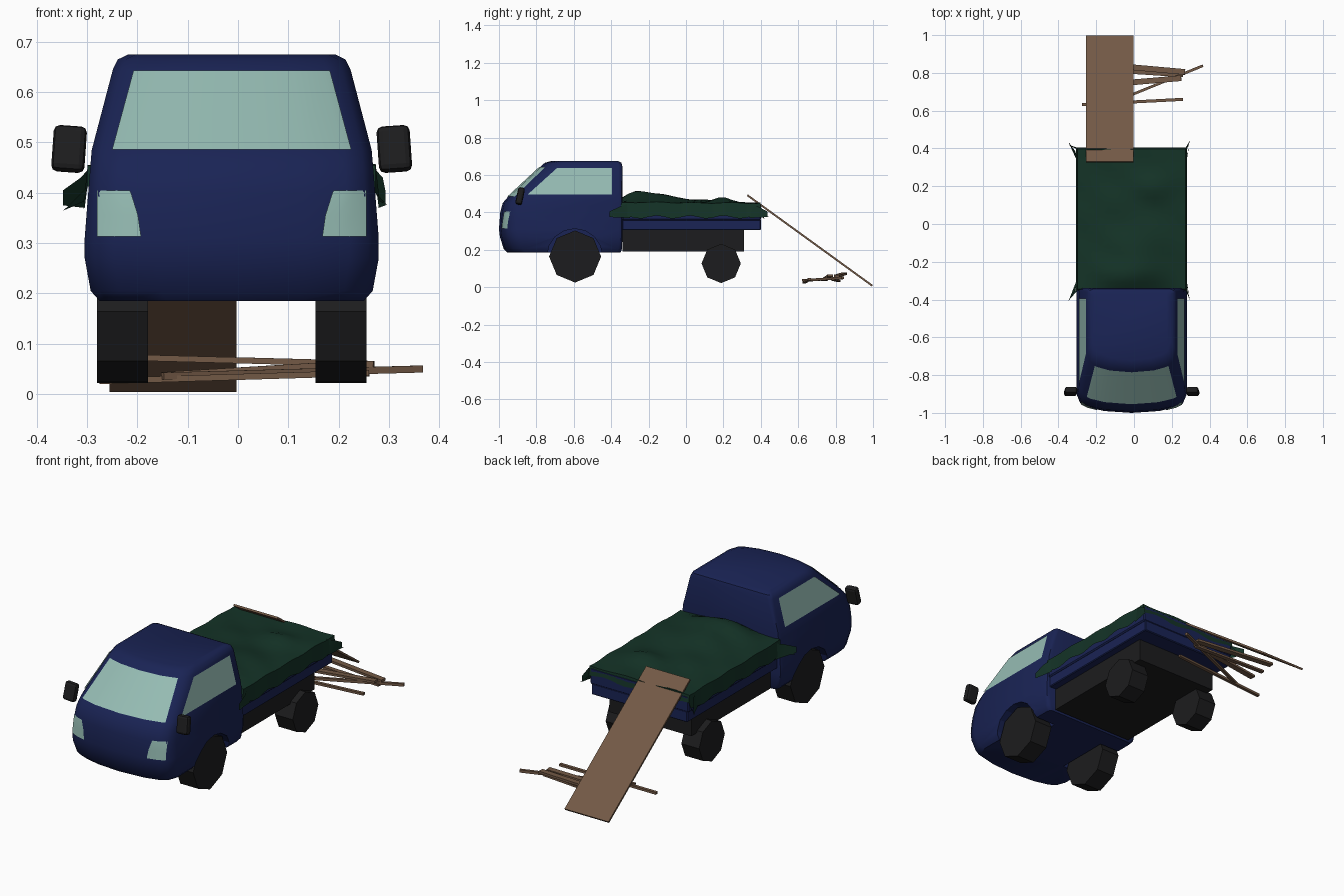
import bpy, bmesh, math
from mathutils import Vector

if "Cube" in bpy.data.objects:
    bpy.data.objects.remove(bpy.data.objects["Cube"])

CX = -0.0125  # truck centre line


def material(name, r, g, b):
    m = bpy.data.materials.new(name)
    m.diffuse_color = (r, g, b, 1)
    m.use_nodes = True
    m.node_tree.nodes["Principled BSDF"].inputs["Base Color"].default_value = m.diffuse_color
    return m


BLUE = material("blue_paint", 0.01, 0.017, 0.09)
GREEN = material("green_cloth", 0.007, 0.033, 0.02)
GLASS = material("pale_glass", 0.30, 0.50, 0.45)
WOOD = material("wood", 0.17, 0.10, 0.06)
BLACK = material("black", 0.012, 0.012, 0.013)


def mesh_object(name, verts, faces, mat, smooth=None):
    me = bpy.data.meshes.new(name)
    me.from_pydata([tuple(v) for v in verts], [], faces)
    bm = bmesh.new()
    bm.from_mesh(me)
    bmesh.ops.recalc_face_normals(bm, faces=bm.faces)
    bm.to_mesh(me)
    bm.free()
    ob = bpy.data.objects.new(name, me)
    bpy.context.collection.objects.link(ob)
    me.materials.append(mat)
    if smooth:
        bpy.ops.object.select_all(action='DESELECT')
        ob.select_set(True)
        bpy.context.view_layer.objects.active = ob
        bpy.ops.object.shade_smooth_by_angle(angle=math.radians(smooth))
    return ob


def box(name, center, size, mat, bevel=0, rot=(0, 0, 0), segments=2):
    bpy.ops.mesh.primitive_cube_add(size=1, location=center, rotation=rot)
    ob = bpy.context.object
    ob.name = name
    ob.scale = size
    bpy.ops.object.transform_apply(location=False, rotation=False, scale=True)
    ob.data.materials.append(mat)
    if bevel:
        m = ob.modifiers.new("bevel", 'BEVEL')
        m.width, m.segments = bevel, segments
    return ob


def cylinder(name, sides, r, depth, loc, mat):
    bpy.ops.mesh.primitive_cylinder_add(vertices=sides, radius=r, depth=depth,
                                        location=loc, rotation=(0, math.pi / 2, 0))
    ob = bpy.context.object
    ob.name = name
    ob.data.materials.append(mat)
    return ob


# Cab: stacked plan outlines (height, half width, front y, back y)
LEVELS = [(.185, .262, -.955, -.35), (.205, .28, -.975, -.342), (.27, .292, -.995, -.34),
          (.31, .292, -1.0, -.34), (.40, .285, -.993, -.34), (.45, .281, -.98, -.34),
          (.485, .278, -.95, -.34), (.645, .236, -.778, -.34), (.665, .226, -.755, -.345),
          (.675, .205, -.72, -.365)]
NOSE = [(0, 0), (.5, .01), (.8, .03), (.93, .05), (1, .1)]  # width fraction, setback


def level_at(z):
    for a, b in zip(LEVELS, LEVELS[1:]):
        if a[0] <= z <= b[0]:
            t = (z - a[0]) / (b[0] - a[0])
            return [p + t * (q - p) for p, q in zip(a, b)]


def front_y(x, z):
    _, h, yf, _ = level_at(z)
    u = min(abs(x) / h, 1)
    for a, b in zip(NOSE, NOSE[1:]):
        if u <= b[0]:
            return yf + a[1] + (b[1] - a[1]) * (u - a[0]) / (b[0] - a[0])


verts, faces = [], []
for z, h, yf, yb in LEVELS:
    half = [(u * h, yf + d) for u, d in NOSE] + [(h, yb - .02), (h - .006, yb - .006), (h - .02, yb)]
    ring = half + [(-x, y) for x, y in reversed(half[1:])]
    verts += [(CX + x, y, z) for x, y in ring]
n = len(ring)
for k in range(len(LEVELS) - 1):
    faces += [(k*n + i, k*n + (i+1) % n, (k+1)*n + (i+1) % n, (k+1)*n + i) for i in range(n)]
faces += [tuple(range(n)), tuple(range(len(verts) - n, len(verts)))]
cab = mesh_object("cab", verts, faces, BLUE, 40)

# Wheel wells cut into the cab
for s in (-1, 1):
    cut = cylinder("wheel_well_cutter", 16, .148, .2, (CX + s * .25, -.595, .165), BLUE)
    cut.hide_render = True
    m = cab.modifiers.new("well", 'BOOLEAN')
    m.object, m.operation, m.solver = cut, 'DIFFERENCE', 'EXACT'
    bpy.context.view_layer.objects.active = cab
    bpy.ops.object.modifier_apply(modifier=m.name)
    bpy.data.objects.remove(cut)

# Windscreen
us = [-1, -.93, -.6, -.3, 0, .3, .6, .93, 1]
verts = [(CX + u * w, front_y(u * w, z) - .005, z)
         for z, w in ((.486, .2375), (.643, .195)) for u in us]
m = len(us)
mesh_object("windscreen", verts, [(i, i+1, i+m+1, i+m) for i in range(m - 1)], GLASS, 40)

for s, side in ((-1, "left"), (1, "right")):
    # Side window
    outline = [(-.845, .497), (-.69, .637), (-.395, .637), (-.395, .497)]
    mesh_object(side + "_window", [(CX + s * (level_at(z)[1] + .004), y, z) for y, z in outline],
                [(0, 1, 2, 3)], GLASS)
    # Headlight wraps round the nose
    rows = [(.313, .180), (.355, .186), (.40, .2), (.405, .203)]
    verts = []
    for z, x0 in rows:
        for t in (0, .3, .65, 1):
            x = x0 + (.2675 - x0) * t
            verts.append((CX + s * x, front_y(x, z) - .004, z))
    mesh_object(side + "_headlight", verts,
                [(r*4+i, r*4+i+1, r*4+i+5, r*4+i+4) for r in range(3) for i in range(3)], GLASS, 40)
    # Wing mirror
    box(side + "_mirror", (CX + s * .323, -.887, .487), (.066, .036, .092), BLACK, .012,
        (math.radians(-12), math.radians(s * -4), 0))
    # Wheels
    cylinder(side + "_front_wheel", 8, .139, .102, (CX + s * .217, -.593, .164), BLACK)
    cylinder(side + "_rear_wheel", 8, .105, .102, (CX + s * .217, .188, .127), BLACK)

# Chassis and load bed
box("chassis", (CX, -.015, .249), (.47, .65, .118), BLACK)
box("bed_base", (CX, .03, .334), (.55, .74, .058), BLUE, .004, segments=1)
box("bed_sides", (CX, .03, .40), (.565, .742, .085), BLUE, .006, segments=1)


# Tarpaulin: bumpy sheet with a hanging skirt and flared corners
def tarp_height(x, y):
    z = .45
    for bx, by, rx, ry, a in ((0, -.27, .17, .08, .055), (.02, -.12, .17, .13, .045),
                              (.12, .2, .10, .07, .03), (-.1, .1, .12, .1, .015)):
        z += a * math.exp(-((x - bx) / rx) ** 2 - ((y - by) / ry) ** 2)
    return z + .003 * math.sin(23 * x + 31 * y)


NX, NY = 16, 22
verts, faces = [], []
for j in range(NY + 1):
    for i in range(NX + 1):
        x = -.286 + .572 * (min(max(i, 1), NX - 1) - 1) / (NX - 2)
        y = -.345 + .743 * (min(max(j, 1), NY - 1) - 1) / (NY - 2)
        z = tarp_height(x, y)
        side, end = i in (0, NX), j in (0, NY)
        if side:
            x += math.copysign(.008, x)
            z = .375 + .008 * math.sin(j * 1.3)
        if end:
            y += math.copysign(.006, y)
            z = .405 + .008 * math.sin(i * 1.1)
        if side and end:
            x += math.copysign(.04 if x < 0 else .016, x)
            y += .04 if (y > 0 and x > 0) else (.015 if y > 0 else -.055)
            z = .365 if x < 0 else .375
        verts.append((CX + x, y, z))
for j in range(NY):
    for i in range(NX):
        a = j * (NX + 1) + i
        faces.append((a, a + 1, a + NX + 2, a + NX + 1))
mesh_object("tarpaulin", verts, faces, GREEN, 50)

# Hanging folds of cloth beside the cab and at the tail
for s in (-1, 1):
    for name, y0, y1 in (("front_fold", -.30, -.41), ("rear_fold", .34, .435)):
        out = .335 if s < 0 else .305
        verts = [(CX + s * .282, y0, .45), (CX + s * .292, y0, .37), (CX + s * out, y1, .375),
                 (CX + s * out, y1, .405), (CX + s * .30, (y0 + y1) / 2, .43)]
        mesh_object(name, verts, [(0, 1, 4), (1, 2, 3, 4)], GREEN, 50)


# Timber laid between two end points
def timber(name, a, b, width, thick):
    a, b = Vector(a), Vector(b)
    d = b - a
    ob = box(name, (a + b) / 2, (width, d.length, thick), WOOD)
    ob.rotation_euler = (math.asin(d.z / d.length), 0, math.atan2(-d.x, d.y))
    return ob


timber("ramp_plank", (-.129, .328, .492), (-.129, .996, .008), .252, .01)
for a, b, w, t in (((-.275, .632, .026), (.26, .66, .042), .016, .012),
                   ((-.18, .845, .072), (.27, .805, .06), .03, .012),
                   ((-.15, .738, .038), (.25, .772, .062), .03, .012),
                   ((-.15, .815, .034), (.26, .788, .04), .022, .01),
                   ((-.15, .628, .036), (.365, .838, .05), .014, .014)):
    timber("loose_stick", a, b, w, t)
